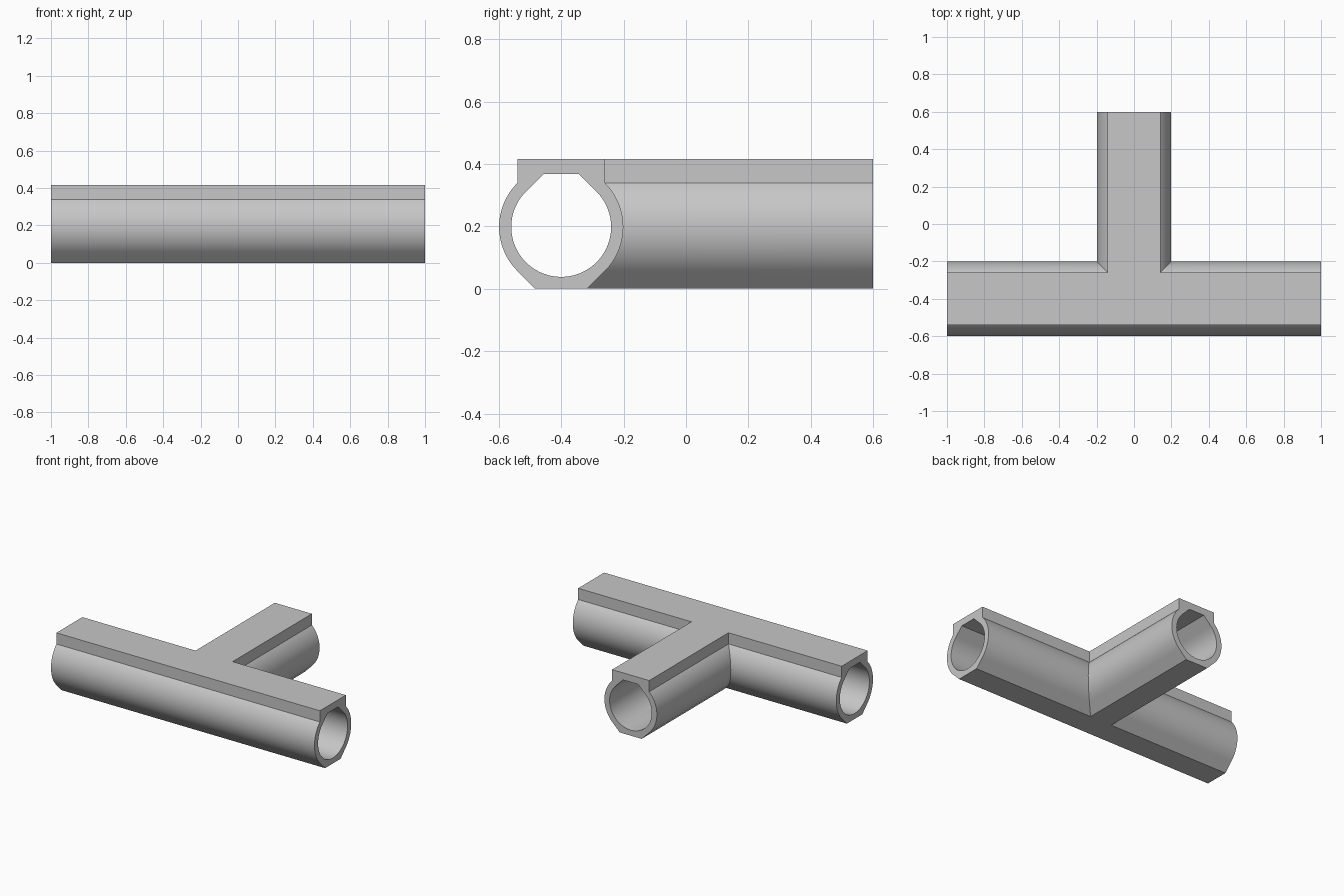
import bpy, bmesh
from math import sin, cos, radians

if "Cube" in bpy.data.objects:
    bpy.data.objects.remove(bpy.data.objects["Cube"])

AXIS_Y, AXIS_Z = -0.4, 0.198      # centre line of the main tube
OUTER, BORE = 0.199, 0.16         # radii
TOP, BORE_TOP = 0.4155, 0.367     # flat heights
END_X, END_Y = 1.0, 1.0           # arm lengths from the junction


def arc(radius, start, end, steps):
    """Points (half width, height) along the side of the tube."""
    angles = [radians(start + (end - start) * i / steps) for i in range(steps + 1)]
    return [(radius * cos(a), AXIS_Z + radius * sin(a)) for a in angles]


# Outer half section: flat rail, round side, slanted foot with flat base
side = arc(OUTER, 45, -45, 32)
foot = OUTER * 2 ** 0.5 - AXIS_Z
outer = [(0, TOP), (side[0][0], TOP)] + side + [(foot, 0), (0, 0)]

# Bore half section: flat-topped teardrop
roof = AXIS_Z + BORE * 2 ** 0.5 - BORE_TOP
bore = [(0, BORE_TOP), (roof, BORE_TOP)] + arc(BORE, 45, -90, 48)
bore[-1] = (0, AXIS_Z - BORE)

# Plan paths followed by a section point at half width u
paths = [
    lambda u: [(-END_X, -u), (0, -u), (END_X, -u)],
    lambda u: [(-END_X, u), (-u, u), (-u, END_Y)],
    lambda u: [(END_X, u), (u, u), (u, END_Y)],
]

bm = bmesh.new()
for path in paths:
    rows = []
    for section in (outer, bore):
        grid = [[bm.verts.new((x, y + AXIS_Y, z)) for x, y in path(u)]
                for u, z in section]
        rows.append(grid)
        for a, b in zip(grid, grid[1:]):
            for i in range(2):
                bm.faces.new((a[i], a[i + 1], b[i + 1], b[i]))
    # Half-ring end faces
    for i in (0, 2):
        bm.faces.new([r[i] for r in rows[0]] + [r[i] for r in reversed(rows[1])])

# Weld the three swept walls into one closed tee
bmesh.ops.remove_doubles(bm, verts=bm.verts, dist=1e-5)
bmesh.ops.dissolve_degenerate(bm, edges=bm.edges, dist=1e-6)
bmesh.ops.recalc_face_normals(bm, faces=bm.faces)
mesh = bpy.data.meshes.new("tee_pipe")
bm.to_mesh(mesh)
bm.free()

tee = bpy.data.objects.new("tee_pipe", mesh)
bpy.context.collection.objects.link(tee)

# Plain grey material
grey = bpy.data.materials.new("light_grey")
grey.use_nodes = True
colour = (0.57, 0.57, 0.57, 1)
grey.diffuse_color = colour
grey.node_tree.nodes["Principled BSDF"].inputs["Base Color"].default_value = colour
mesh.materials.append(grey)

bpy.ops.object.select_all(action='DESELECT')
tee.select_set(True)
bpy.context.view_layer.objects.active = tee
bpy.ops.object.shade_smooth_by_angle(angle=radians(30))
